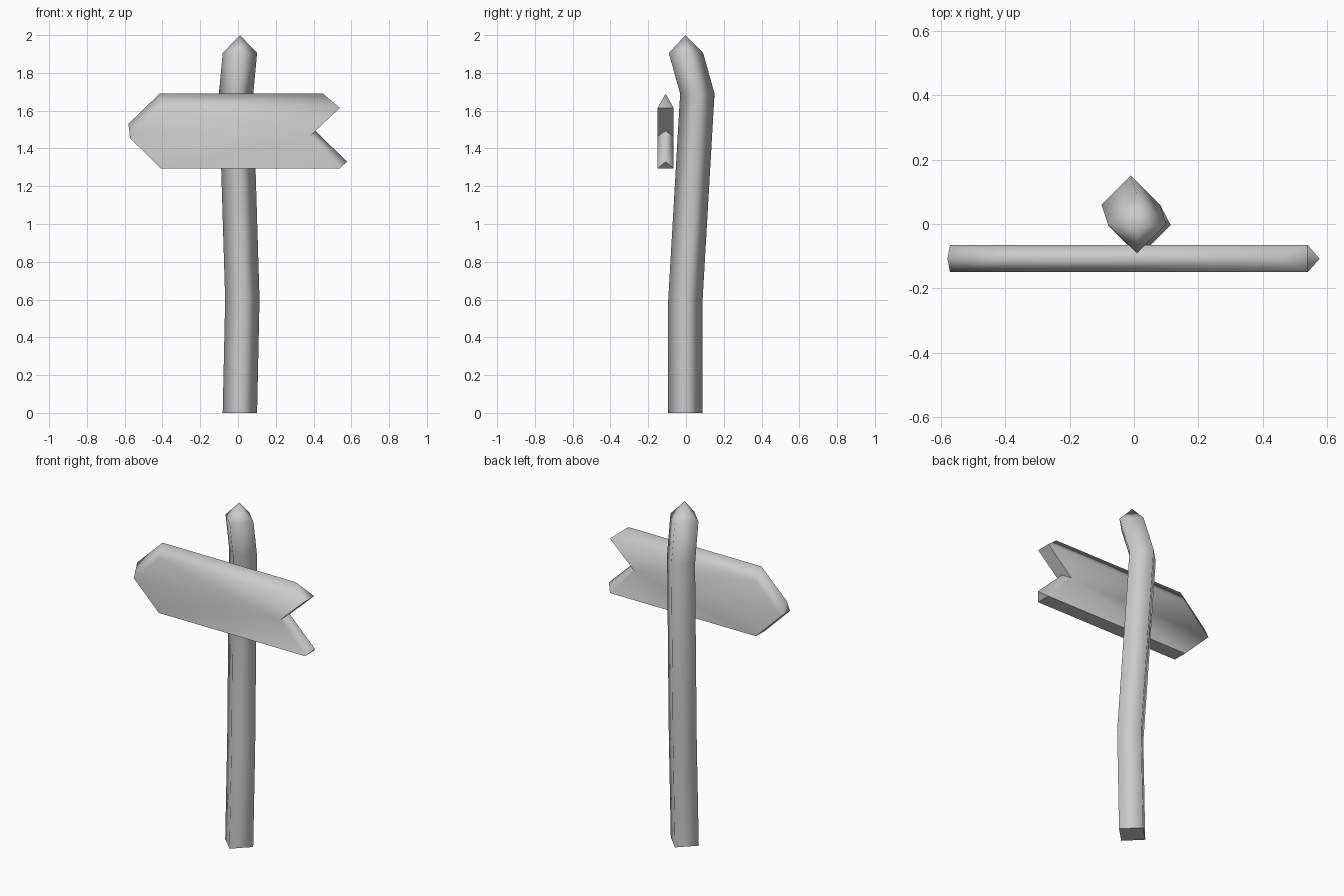
import bpy, bmesh

if "Cube" in bpy.data.objects:
    bpy.data.objects.remove(bpy.data.objects["Cube"])

grey = bpy.data.materials.new("weathered_grey")
grey.diffuse_color = (0.6, 0.6, 0.6, 1)
grey.use_nodes = True
grey.node_tree.nodes["Principled BSDF"].inputs["Base Color"].default_value = grey.diffuse_color


def finish(bm, name):
    """Smooth the part, but keep its undersides crisp."""
    bmesh.ops.recalc_face_normals(bm, faces=bm.faces)
    for f in bm.faces:
        f.smooth = True
    for f in bm.faces:
        if f.normal.z < -0.5:
            for e in f.edges:
                e.smooth = False
    me = bpy.data.meshes.new(name)
    bm.to_mesh(me)
    bm.free()
    me.materials.append(grey)
    ob = bpy.data.objects.new(name, me)
    bpy.context.collection.objects.link(ob)
    return ob


# Crooked four-sided post with a pointed top
bm = bmesh.new()
R = 0.091
path = [(0.01, -0.003, 0), (0.023, -0.003, 0.6), (-0.01, 0.06, 1.69), (0.01, 0, 1.905)]
rings = [[bm.verts.new((x + R * dx, y + R * dy, z))
          for dx, dy in ((1, 0), (0, 1), (-1, 0), (0, -1))] for x, y, z in path]
for lo, hi in zip(rings, rings[1:]):
    for i in range(4):
        j = (i + 1) % 4
        bm.faces.new((lo[i], lo[j], hi[j], hi[i]))
tip = bm.verts.new((0.01, -0.003, 2))
for i in range(4):
    bm.faces.new((rings[-1][i], rings[-1][(i + 1) % 4], tip))
bm.faces.new(rings[0])
finish(bm, "post")

# Arrow board: matching front and back outlines, with a raised ridge on upper edges
bm = bmesh.new()
Y_FRONT, Y_MID, Y_BACK = -0.15, -0.108, -0.065
outline = [(-0.572, 1.455), (-0.41, 1.615), (0.54, 1.615),
           (0.38, 1.465), (0.54, 1.295), (-0.41, 1.295)]
front, back = ([bm.verts.new((x, y, z)) for x, z in outline] for y in (Y_FRONT, Y_BACK))
left, top_l, top_r, notch, prong = (
    bm.verts.new((x, Y_MID, z)) for x, z in
    ((-0.58, 1.53), (-0.415, 1.69), (0.45, 1.69), (0.41, 1.493), (0.577, 1.33)))
for s in (front, back):
    # broad side, split at the notch
    bm.faces.new((s[0], s[1], s[3], s[5]))
    bm.faces.new((s[1], s[2], s[3]))
    bm.faces.new((s[3], s[4], s[5]))
    # sloping upper edges
    bm.faces.new((s[0], left, top_l, s[1]))
    bm.faces.new((s[1], top_l, top_r, s[2]))
    bm.faces.new((s[3], notch, prong, s[4]))
# point, prong ends, notch and underside
bm.faces.new((front[0], left, back[0]))
bm.faces.new((front[2], top_r, back[2]))
bm.faces.new((front[4], prong, back[4]))
bm.faces.new((front[2], front[3], notch, back[3], back[2]))
bm.faces.new((front[4], front[5], back[5], back[4]))
bm.faces.new((front[5], front[0], back[0], back[5]))
finish(bm, "arrow_board")
